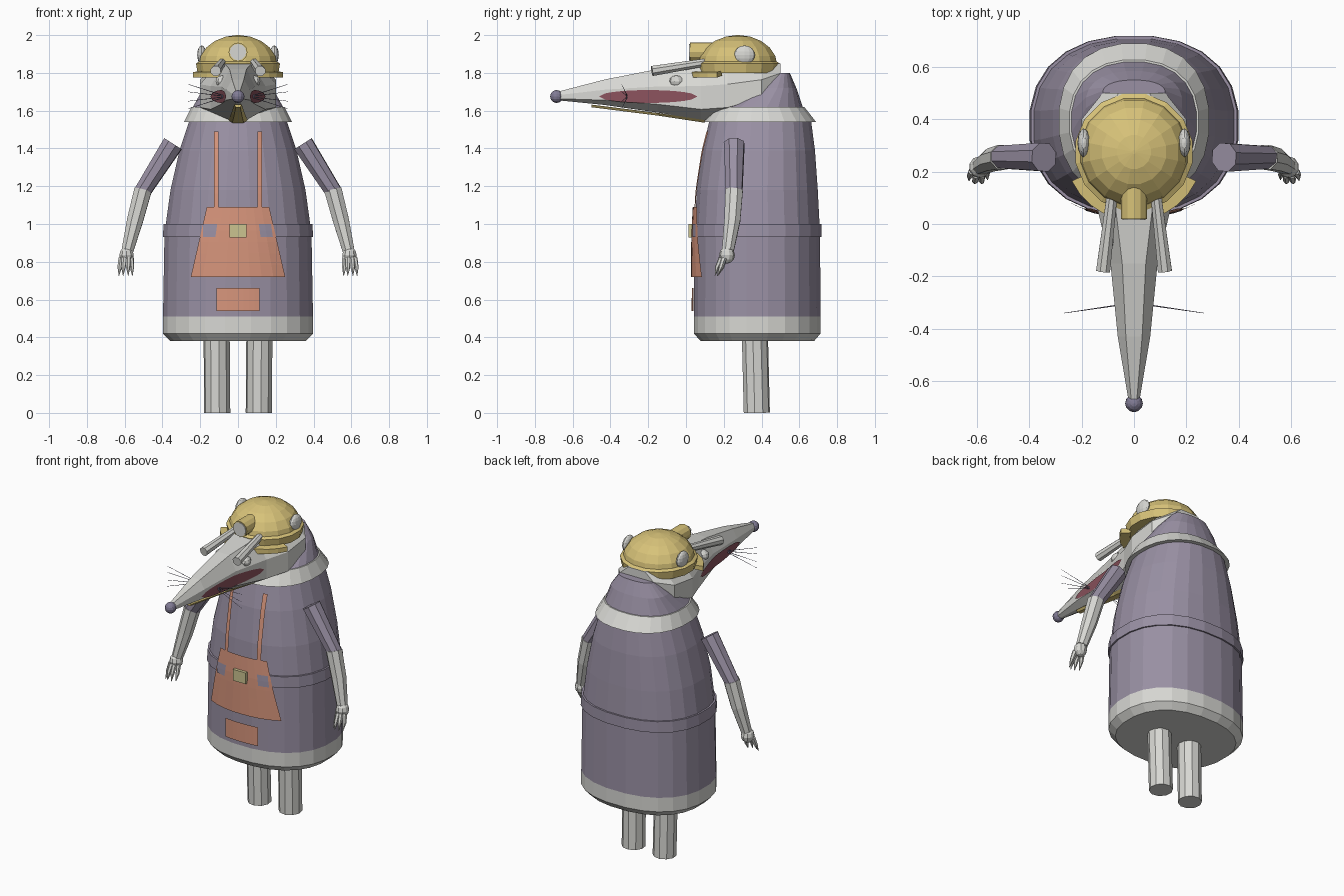
import bpy, bmesh, math
from mathutils import Vector

if "Cube" in bpy.data.objects:
    bpy.data.objects.remove(bpy.data.objects["Cube"])


def material(name, r, g, b):
    m = bpy.data.materials.new(name)
    m.diffuse_color = (r, g, b, 1)
    m.use_nodes = True
    m.node_tree.nodes["Principled BSDF"].inputs["Base Color"].default_value = m.diffuse_color
    return m


PURPLE = material("dusty purple", .32, .28, .37)
LIGHT = material("pale grey", .68, .68, .65)
ORANGE = material("terracotta", .68, .30, .20)
YELLOW = material("helmet yellow", .68, .54, .19)
BRASS = material("buckle brass", .60, .55, .28)
MAROON = material("mouth maroon", .26, .085, .11)
NOSE = material("nose violet", .22, .20, .30)


def build(name, verts, faces, mats, recalc=True):
    me = bpy.data.meshes.new(name)
    me.from_pydata([tuple(v) for v in verts], [], faces)
    if recalc:
        bm = bmesh.new()
        bm.from_mesh(me)
        bmesh.ops.recalc_face_normals(bm, faces=bm.faces)
        bm.to_mesh(me)
        bm.free()
    for m in mats:
        me.materials.append(m)
    ob = bpy.data.objects.new(name, me)
    bpy.context.collection.objects.link(ob)
    return ob


def loft(name, rings, mats, caps=True):
    """Skin a list of equal-length closed rings."""
    n = len(rings[0])
    verts = [p for r in rings for p in r]
    faces = [(i * n + j, i * n + (j + 1) % n, (i + 1) * n + (j + 1) % n, (i + 1) * n + j)
             for i in range(len(rings) - 1) for j in range(n)]
    if caps:
        faces += [tuple(range(n)), tuple(range(len(verts) - n, len(verts)))]
    return build(name, verts, faces, mats)


def tube(name, path, radii, mat, n=8):
    """Round faceted tube through a short path."""
    path = [Vector(p) for p in path]
    axis = (path[-1] - path[0]).normalized()
    u = axis.orthogonal().normalized()
    v = axis.cross(u)
    rings = [[p + r * (u * math.cos(a) + v * math.sin(a))
              for a in (math.tau * (k + .5) / n for k in range(n))] for p, r in zip(path, radii)]
    return loft(name, rings, [mat])


def ball(name, c, size, mat, u=12, v=8):
    bm = bmesh.new()
    bmesh.ops.create_uvsphere(bm, u_segments=u, v_segments=v, radius=1)
    me = bpy.data.meshes.new(name)
    for q in bm.verts:
        q.co = Vector(c) + Vector([a * b for a, b in zip(q.co, size)])
    bm.to_mesh(me)
    bm.free()
    me.materials.append(mat)
    bpy.context.collection.objects.link(bpy.data.objects.new(name, me))


def lerp_row(table, t):
    """Interpolate table rows by their first entry."""
    for a, b in zip(table, table[1:]):
        if t <= b[0]:
            f = max(0, (t - a[0]) / (b[0] - a[0]))
            return [x + (y - x) * f for x, y in zip(a, b)]
    return list(table[-1])


# Coat: height, half width, front y, back y
COAT = [(.38, .36, .075, .68), (.42, .40, .04, .715), (.51, .40, .04, .715),
        (.95, .392, .042, .712), (1.18, .36, .055, .70), (1.39, .312, .085, .685),
        (1.54, .262, .12, .665), (1.62, .24, .16, .62), (1.72, .185, .34, .585), (1.80, .12, .45, .55)]
EXP = .87


def spow(v):
    return math.copysign(abs(v) ** EXP, v)


def coat_ring(z, grow=0, n=24):
    _, rx, y0, y1 = lerp_row(COAT, z)
    cy, ry = (y0 + y1) / 2, (y1 - y0) / 2
    return [(spow(math.cos(a)) * (rx + grow), cy + spow(math.sin(a)) * (ry + grow), z)
            for a in (math.tau * (k + .5) / n for k in range(n))]


def coat_front(x, z):
    _, rx, y0, y1 = lerp_row(COAT, z)
    c = (abs(x) / rx) ** (1 / EXP)
    return (y0 + y1) / 2 - (y1 - y0) / 2 * max(0, 1 - c * c) ** (EXP / 2)


coat = loft("coat", [coat_ring(r[0]) for r in COAT], [PURPLE, LIGHT])
for p in coat.data.polygons:
    p.material_index = 1 if p.center.z < .50 else 0

loft("belt", [coat_ring(.93), coat_ring(.93, .009), coat_ring(1.0, .011), coat_ring(1.0)], [PURPLE], False)
loft("collar", [coat_ring(1.54, -.01), coat_ring(1.54, .026), coat_ring(1.62, .008), coat_ring(1.62, -.02)],
     [LIGHT], False)


def patch(name, x0, x1, x2, x3, z0, z1, off, mat, nx=8, nz=6):
    """Cloth patch on the coat front: bottom x0..x1, top x2..x3."""
    verts, faces = [], []
    for i in range(nz + 1):
        t = i / nz
        z = z0 + (z1 - z0) * t
        a, b = x0 + (x2 - x0) * t, x1 + (x3 - x1) * t
        for j in range(nx + 1):
            x = a + (b - a) * j / nx
            verts.append((x, coat_front(x, z) - off, z))
    w = nx + 1
    faces = [(i * w + j, i * w + j + 1, (i + 1) * w + j + 1, (i + 1) * w + j)
             for i in range(nz) for j in range(nx)]
    build(name, verts, faces, [mat], False)


# Apron, straps, pouches and buckle
patch("apron", -.25, .25, -.165, .165, .72, 1.09, .014, ORANGE)
patch("apron_pocket", -.115, .115, -.115, .115, .54, .66, .010, ORANGE)
for s in (-1, 1):
    patch("apron_strap", s * .115 - .013, s * .115 + .013, s * .115 - .013, s * .115 + .013,
          1.08, 1.49, .012, ORANGE, 1, 10)
    a, b, c = sorted((s * .11, s * .185))[0], sorted((s * .11, s * .185))[1], .01
    patch("belt_gap", a + (c if s > 0 else 0), b - (c if s < 0 else 0), a, b - (0 if s < 0 else c),
          .93, 1.0, .018, PURPLE, 2, 2)
loft("buckle", [[(x * .045, y, .965 + z * .036) for x, z in ((-1, -1), (1, -1), (1, 1), (-1, 1))]
                for y in (.012, .05)], [BRASS])

# Head and long snout: y, top, bottom, half width
HEAD = [(-.68, 1.70, 1.655, .02), (-.43, 1.765, 1.63, .062), (-.15, 1.82, 1.59, .09),
        (.08, 1.85, 1.55, .145), (.22, 1.86, 1.56, .20), (.40, 1.86, 1.62, .20), (.50, 1.85, 1.72, .12)]
rings = []
for y, zt, zb, w in HEAD:
    m, h = (zt + zb) / 2, (zt - zb) / 2
    half = [(.5 * w, zt), (w, m + .2 * h), (w, m - .62 * h), (.3 * w, zb)]
    rings.append([(x, y, z) for x, z in half] + [(-x, y, z) for x, z in reversed(half)])
loft("head", rings, [LIGHT])
ball("nose", (0, -.685, 1.675), (.034, .034, .034), NOSE)
loft("lower_jaw", [[(-w, y, z), (w, y, z), (w * .6, y, z - .014), (-w * .6, y, z - .014)]
                   for y, z, w in ((-.50, 1.632, .02), (-.15, 1.588, .035), (.10, 1.55, .05))], [YELLOW])

for s in (-1, 1):
    # Mouth lens on the cheek
    top, bot = [], []
    for k in range(17):
        t = -1 + k / 8
        y = -.20 + .26 * t
        d = .034 * max(0, 1 - t * t) ** .5
        x = s * (lerp_row(HEAD, y)[3] + .005)
        top.append((x, y, 1.675 + d))
        bot.append((x, y, 1.675 - d))
    f = [(k, k + 1, 18 + k, 17 + k) for k in range(16)]
    build("mouth", top + bot, f if s < 0 else [q[::-1] for q in f], [MAROON], False)

    # Eyes, whiskers and brow tubes
    ball("eye", (s * .085, -.05, 1.755), (.035, .04, .032), LIGHT, 10, 6)
    for z in (1.61, 1.65, 1.70, 1.74):
        tube("whisker", [(s * .06, -.31, 1.675), (s * .265, -.34, z)], [.0025, .001], NOSE, 4)
    tube("brow_tube", [(s * .085, .10, 1.855), (s * .118, -.18, 1.81)], [.022, .029], LIGHT)

    # Helmet side discs
    ball("ear_disc", (s * .192, .31, 1.895), (.024, .055, .05), LIGHT)

    # Arms
    tube("sleeve", [(s * .344, .255, 1.425), (s * .51, .255, 1.165)], [.058, .046], PURPLE)
    tube("forearm", [(s * .503, .255, 1.18), (s * .545, .245, 1.02), (s * .585, .222, .86)],
         [.05, .046, .034], LIGHT)
    ball("hand", (s * .59, .217, .835), (.04, .042, .045), LIGHT, 10, 6)
    for dx, dy in ((-.03, .0), (-.01, -.025), (.015, -.025), (.035, -.005)):
        tube("claw", [(s * (.59 + dx * .8), .205 + dy * .7, .82), (s * (.592 + dx), .19 + dy, .77),
                      (s * (.592 + dx * 1.1), .168 + dy * .6, .725)], [.015, .012, .001], LIGHT, 6)

    # Legs
    tube("leg", [(s * .11, .375, 0), (s * .113, .365, .40)], [.07, .07], LIGHT, 10)


def round_ring(r, z, n=16):
    return [(r * math.cos(math.tau * (k + .5) / n), .275 + r * math.sin(math.tau * (k + .5) / n), z)
            for k in range(n)]


# Helmet dome, brim, visor and lamp
loft("helmet_dome", [round_ring(.212 * math.cos(a), 1.84 + .16 * math.sin(a))
                     for a in (math.radians(d) for d in (0, 18, 36, 54, 72, 88))], [YELLOW])
loft("helmet_brim", [round_ring(r, z) for r, z in ((.19, 1.80), (.218, 1.80), (.227, 1.85), (.205, 1.862))],
     [YELLOW])
visor = []
for d in range(205, 336, 13):
    c, q = math.cos(math.radians(d)), math.sin(math.radians(d))
    visor.append([(r * c, .275 + r * q, z) for r, z in ((.20, 1.81), (.262, 1.805), (.262, 1.775), (.20, 1.785))])
loft("visor", visor, [YELLOW])
tube("lamp_body", [(0, .02, 1.91), (0, .16, 1.91)], [.05, .05], YELLOW, 12)
tube("lamp_lens", [(0, .015, 1.91), (0, .03, 1.91)], [.044, .044], LIGHT, 12)
